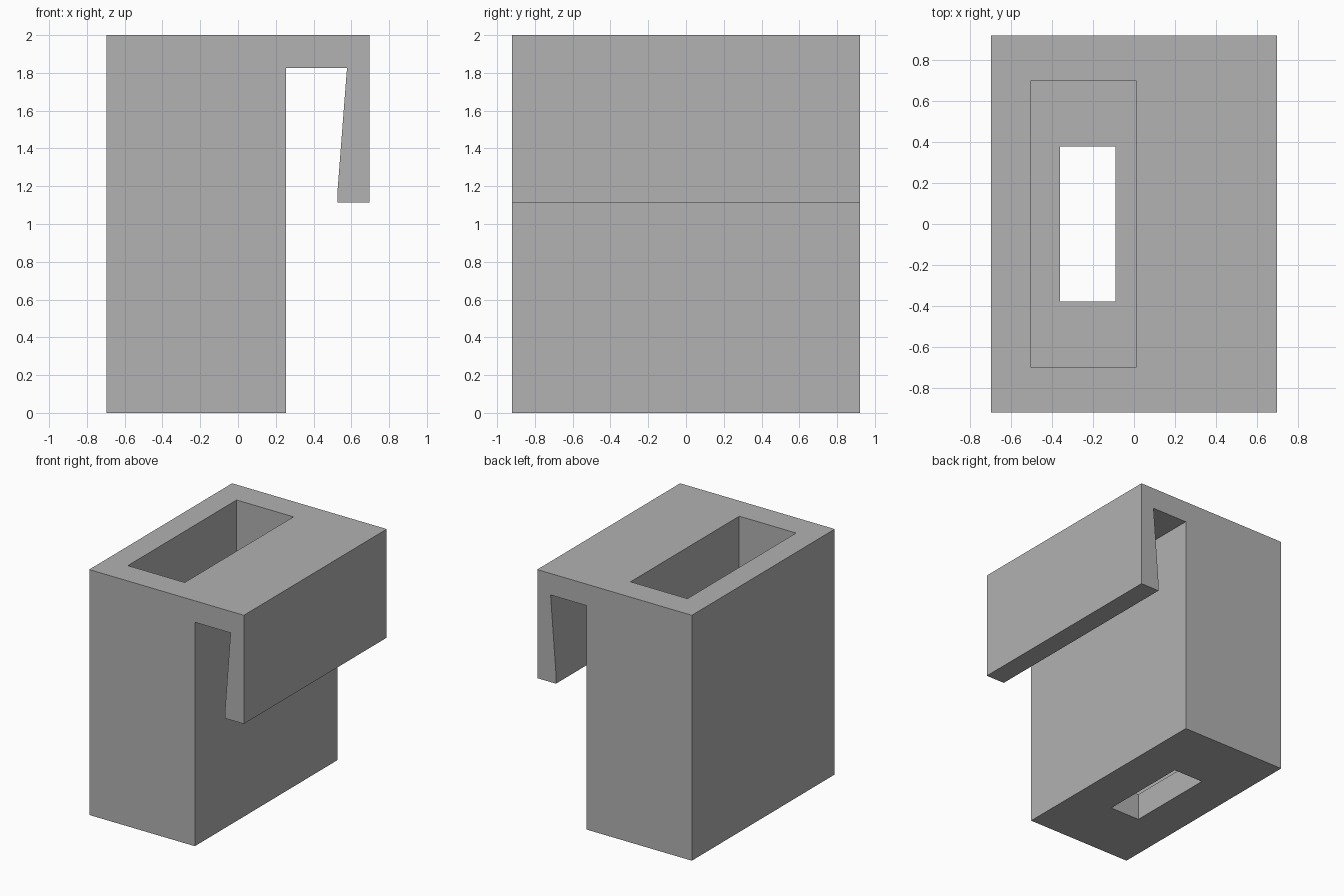
import bpy
import bmesh
from mathutils import Vector

default = bpy.data.objects.get("Cube")
if default:
    bpy.data.objects.remove(default, do_unlink=True)

DEPTH = 1.84

grey = bpy.data.materials.new("plain_grey")
grey.use_nodes = True
colour = (0.445, 0.445, 0.445, 1)
grey.diffuse_color = colour
grey.node_tree.nodes["Principled BSDF"].inputs["Base Color"].default_value = colour


def prism(name, outline, depth):
    """Extrude an XZ outline along Y, centred on y = 0."""
    bm = bmesh.new()
    face = bm.faces.new([bm.verts.new((x, -depth / 2, z)) for x, z in outline])
    out = bmesh.ops.extrude_face_region(bm, geom=[face])
    moved = [v for v in out["geom"] if isinstance(v, bmesh.types.BMVert)]
    bmesh.ops.translate(bm, verts=moved, vec=Vector((0, depth, 0)))
    bmesh.ops.recalc_face_normals(bm, faces=bm.faces)
    mesh = bpy.data.meshes.new(name)
    bm.to_mesh(mesh)
    bm.free()
    mesh.materials.append(grey)
    obj = bpy.data.objects.new(name, mesh)
    bpy.context.collection.objects.link(obj)
    return obj


def cut_box(target, x0, x1, z0, z1, depth):
    """Cut a rectangular pocket out of the target."""
    cutter = prism("pocket_cutter", [(x0, z0), (x1, z0), (x1, z1), (x0, z1)], depth)
    cutter.hide_render = True
    mod = target.modifiers.new("pocket", "BOOLEAN")
    mod.operation = "DIFFERENCE"
    mod.solver = "EXACT"
    mod.object = cutter
    bpy.context.view_layer.objects.active = target
    bpy.ops.object.modifier_apply(modifier=mod.name)
    bpy.data.objects.remove(cutter, do_unlink=True)


# Block with a hanging clip along its left side
holder = prism("clip_on_holder", [
    (-0.697, 0), (0.255, 0), (0.255, 1.825), (0.577, 1.825),
    (0.528, 1.19), (0.528, 1.115), (0.697, 1.115), (0.697, 2), (-0.697, 2),
], DEPTH)

# Deep pocket from the top, then a narrower opening through the floor
cut_box(holder, -0.503, 0.01, 0.22, 2.2, 1.40)
cut_box(holder, -0.36, -0.09, -0.2, 0.6, 0.755)
